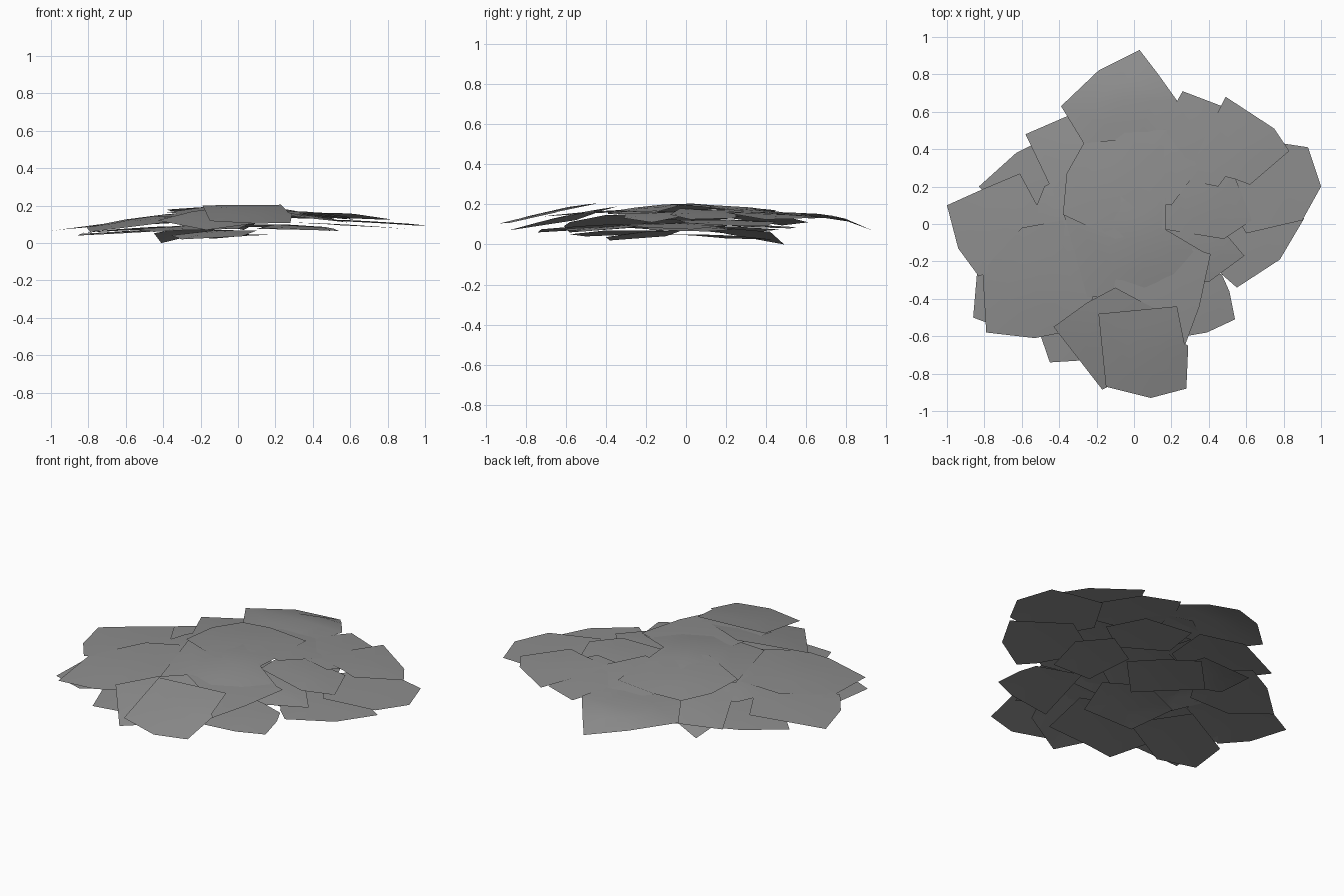
import bpy
import bmesh
from mathutils import Vector

cube = bpy.data.objects.get("Cube")
if cube:
    bpy.data.objects.remove(cube, do_unlink=True)

# One grey for the whole leaf pile
grey = bpy.data.materials.new("leaf grey")
grey.use_nodes = True
colour = (0.27, 0.27, 0.27, 1)
grey.diffuse_color = colour
grey.node_tree.nodes["Principled BSDF"].inputs["Base Color"].default_value = colour


def leaf(name, root_height, tip_height, *outline, droop=1.5):
    """Thin leaf that droops from root_height (nearest the middle) to tip_height."""
    rim = [Vector(point) for point in outline]
    area = sum(a.cross(b) for a, b in zip(rim, rim[1:] + rim[:1]))
    if area < 0:
        rim.reverse()
    middle = sum(rim, Vector((0, 0))) / len(rim)
    inner = [middle.lerp(point, 0.5) for point in rim]
    radii = [point.length for point in rim + inner + [middle]]
    near, far = min(radii), max(radii)

    bm = bmesh.new()

    def add(point):
        t = (point.length - near) / (far - near)
        z = root_height + (tip_height - root_height) * t ** droop
        return bm.verts.new((point.x, point.y, z))

    outer_verts = [add(point) for point in rim]
    inner_verts = [add(point) for point in inner]
    centre = add(middle)
    for i in range(len(rim)):
        j = (i + 1) % len(rim)
        bm.faces.new((outer_verts[i], outer_verts[j], inner_verts[j], inner_verts[i]))
        bm.faces.new((inner_verts[i], inner_verts[j], centre))
    for face in bm.faces:
        face.smooth = True
    mesh = bpy.data.meshes.new(name)
    bm.to_mesh(mesh)
    bm.free()
    mesh.materials.append(grey)
    bpy.context.collection.objects.link(bpy.data.objects.new(name, mesh))


# Crown leaves
leaf("crown_front_leaf", .204, .15, (-.38, .07), (-.08, .17), (.17, .24),
     (.17, -.03), (.39, -.16), (.3, -.36), (.06, -.39), (-.25, -.39))
leaf("crown_back_leaf", .198, .165, (-.36, .27), (-.27, .43), (-.1, .45),
     (.16, .42), (.17, -.02), (-.1, -.08), (-.38, .05))

# Front leaves
leaf("front_top_leaf", .205, .105, (-.19, -.48), (.23, -.44), (.27, -.64),
     (.29, -.65), (.28, -.88), (.09, -.93), (-.15, -.87), droop=1.1)
leaf("front_left_leaf", .19, .07, (-.43, -.55), (-.25, -.42), (-.1, -.34),
     (.2, -.5), (.1, -.75), (-.17, -.885), droop=1.2)
leaf("front_right_leaf", .175, .14, (.2, -.1), (.41, -.16), (.35, -.44),
     (.25, -.71), (.16, -.65), (-.15, -.6), (-.1, -.3))
leaf("front_right_low_leaf", .1, .065, (.2, -.2), (.47, -.27), (.51, -.36),
     (.54, -.51), (.39, -.58), (.1, -.63))
leaf("front_left_low_leaf", .1, .06, (-.55, -.45), (-.45, -.74),
     (-.29, -.73), (0, -.72), (.05, -.4), (-.2, -.3))

# Left (low x) leaves
leaf("side_front_leaf", .155, .06, (-.38, .02), (-.6, -.02), (-.81, -.25),
     (-.79, -.58), (-.53, -.61), (-.38, -.58), (-.22, -.4), droop=1.2)
leaf("side_front_low_leaf", .07, .04, (-.5, -.1), (-.84, -.27),
     (-.86, -.5), (-.65, -.58), (-.3, -.4))
leaf("side_leaf", .13, .065, (-1, .1), (-.8, .19), (-.61, .27), (-.48, .03),
     (-.5, -.15), (-.83, -.28), (-.94, -.13), droop=1.1)
leaf("side_inner_leaf", .17, .12, (-.36, .27), (-.2, .1), (-.25, -.2),
     (-.44, -.27), (-.55, .02), (-.48, .2))
leaf("side_back_low_leaf", .09, .055, (-.83, .2), (-.63, .38), (-.45, .47),
     (-.25, .25), (-.4, 0), (-.65, .02))
leaf("side_back_leaf", .165, .095, (-.58, .48), (-.28, .61), (-.05, .5),
     (-.1, .2), (-.38, .06))

# Back leaves
leaf("back_leaf", .16, .07, (-.39, .63), (-.19, .82), (.03, .93),
     (.13, .8), (.23, .66), (.15, .38), (-.25, .4), droop=3.5)
leaf("back_inner_leaf", .188, .15, (-.1, .45), (.06, .57), (.2, .53),
     (.35, .3), (.2, .1), (-.05, .15))
leaf("back_right_leaf", .17, .13, (.17, .55), (.26, .71), (.47, .63),
     (.6, .4), (.45, .2), (.2, .25))

# Right (high x) leaves
leaf("far_side_back_leaf", .165, .125, (.3, .3), (.49, .68), (.75, .51),
     (.83, .39), (.62, .21), (.54, .24), droop=2)
leaf("far_side_leaf", .125, .095, (.6, .45), (.8, .43), (.93, .41), (1, .2),
     (.9, .02), (.6, -.05), (.45, .2))
leaf("far_side_front_leaf", .11, .075, (.91, .03), (.78, -.19), (.55, -.34),
     (.47, -.27), (.3, 0), (.6, .2))
leaf("far_side_inner_leaf", .18, .125, (.16, .25), (.35, .25), (.54, .25),
     (.63, .02), (.48, -.08), (.17, -.03))
leaf("far_side_middle_leaf", .17, .11, (.17, .05), (.48, -.04), (.59, -.17),
     (.4, -.31), (.2, -.3))

# Hidden leaves beneath
leaf("under_back_leaf", .08, 0, (-.45, .2), (-.41, .49), (-.15, .42),
     (-.1, .2), (-.3, .1), droop=2.5)
leaf("under_middle_leaf", .05, .025, (.17, .14), (.03, .3), (-.12, .43),
     (-.34, .2), (-.2, .03), (-.07, -.11))
leaf("under_front_leaf", .07, .02, (-.36, -.1), (-.12, -.02), (.1, -.15),
     (.02, -.4), (-.3, -.38))
leaf("under_right_leaf", .095, .065, (.12, .1), (.35, .25), (.5, .1),
     (.42, -.18), (.15, -.2))
leaf("under_back_right_leaf", .1, .08, (0, .3), (.05, .55), (.35, .52),
     (.45, .3), (.25, .15))
